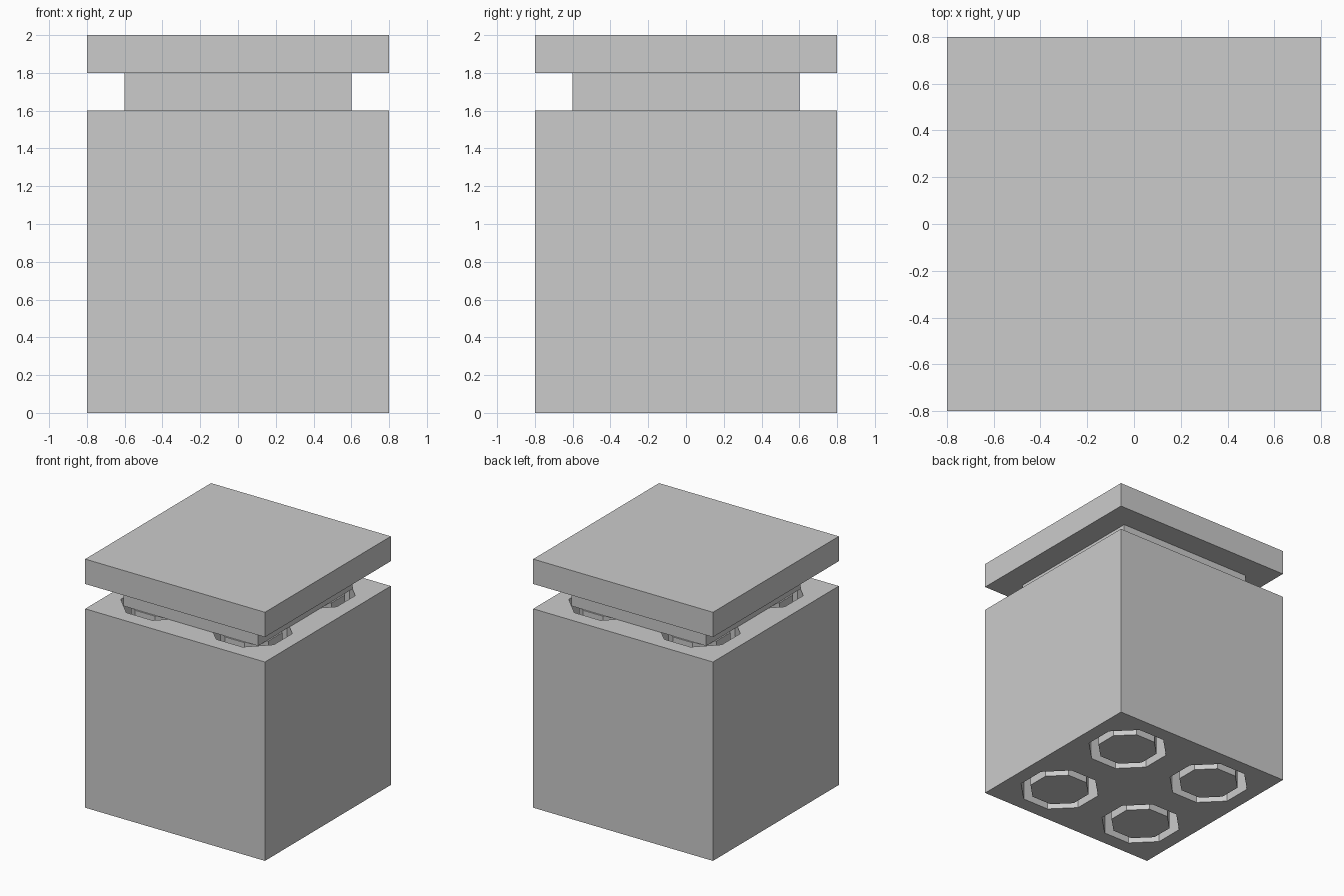
import bpy
import math

if "Cube" in bpy.data.objects:
    bpy.data.objects.remove(bpy.data.objects["Cube"])


def box(name, width, z0, z1):
    bpy.ops.mesh.primitive_cube_add(size=1, location=(0, 0, (z0 + z1) / 2))
    ob = bpy.context.object
    ob.name = name
    ob.scale = (width, width, z1 - z0)
    bpy.ops.object.transform_apply(location=True, rotation=True, scale=True)
    return ob


def octagon_post(name, x, y, radius, z0, z1):
    bpy.ops.mesh.primitive_cylinder_add(
        vertices=8, radius=radius, depth=z1 - z0,
        location=(x, y, (z0 + z1) / 2), rotation=(0, 0, math.pi / 8))
    ob = bpy.context.object
    ob.name = name
    return ob


centres = [(x, y) for x in (-0.4, 0.4) for y in (-0.4, 0.4)]

# Main block with four octagonal shafts
body = box("body_block", 1.6, 0, 1.6)
for x, y in centres:
    cutter = octagon_post("shaft_cutter", x, y, 0.305, -0.2, 1.8)
    cutter.hide_render = True
    mod = body.modifiers.new("shaft", 'BOOLEAN')
    mod.operation = 'DIFFERENCE'
    mod.solver = 'EXACT'
    mod.object = cutter
    bpy.context.view_layer.objects.active = body
    bpy.ops.object.modifier_apply(modifier=mod.name)
    bpy.data.objects.remove(cutter)

# Octagonal cores standing in the shafts
for i, (x, y) in enumerate(centres):
    octagon_post(f"shaft_core_{i + 1}", x, y, 0.23, 0, 1.6)

# Narrow neck and top slab
box("neck", 1.2, 1.6, 1.8)
box("top_slab", 1.6, 1.8, 2.0)
